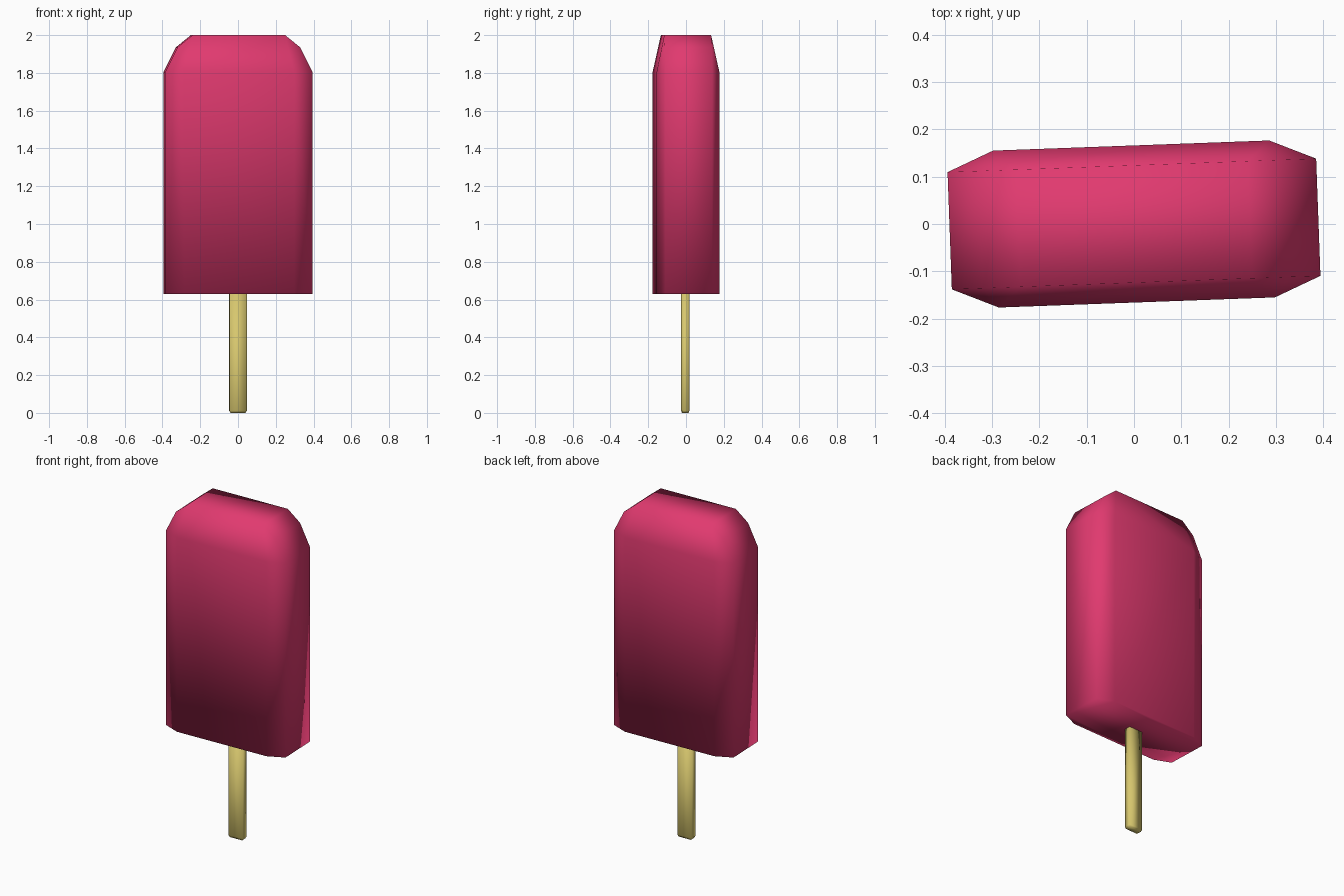
import bpy, bmesh, math

if "Cube" in bpy.data.objects:
    bpy.data.objects.remove(bpy.data.objects["Cube"])


def material(name, rgb):
    m = bpy.data.materials.new(name)
    m.diffuse_color = (*rgb, 1.0)
    m.use_nodes = True
    m.node_tree.nodes["Principled BSDF"].inputs["Base Color"].default_value = m.diffuse_color
    return m


def hull_object(name, points, mat, turn):
    """Smooth-shaded solid wrapped around a few symmetric points."""
    bm = bmesh.new()
    for p in points:
        bm.verts.new(p)
    bmesh.ops.convex_hull(bm, input=bm.verts[:])
    bmesh.ops.dissolve_limit(bm, angle_limit=math.radians(0.5),
                             verts=bm.verts[:], edges=bm.edges[:])
    bmesh.ops.recalc_face_normals(bm, faces=bm.faces[:])
    for f in bm.faces:
        f.smooth = True
    me = bpy.data.meshes.new(name)
    bm.to_mesh(me)
    bm.free()
    me.materials.append(mat)
    ob = bpy.data.objects.new(name, me)
    ob.rotation_euler.z = turn
    bpy.context.collection.objects.link(ob)
    return ob


def mirrored(points):
    """Mirror points to all four x/y quadrants."""
    return [(sx * x, sy * y, z) for x, y, z in points
            for sx in (-1, 1) for sy in (-1, 1)]


pink = material("raspberry pink", (0.75, 0.042, 0.16))
wood = material("pale wood", (0.68, 0.57, 0.155))
TURN = math.radians(2.1)

# Ice body: wide core outline with clipped top, plus narrower front/back faces
base = 0.63
body = [(0.39, 0.124, base), (0.39, 0.124, 1.805), (0.325, 0.124, 1.935),
        (0.245, 0.124, 2.0), (0.292, 0.166, base), (0.292, 0.166, 1.805)]
hull_object("ice_body", mirrored(body), pink, TURN)

# Flat stick with a slightly chamfered lower end
stick = [(0.040, 0.016, 0.0), (0.046, 0.020, 0.012), (0.046, 0.020, base + 0.03)]
handle = hull_object("stick", mirrored(stick), wood, TURN)
handle.location.y = -0.004
